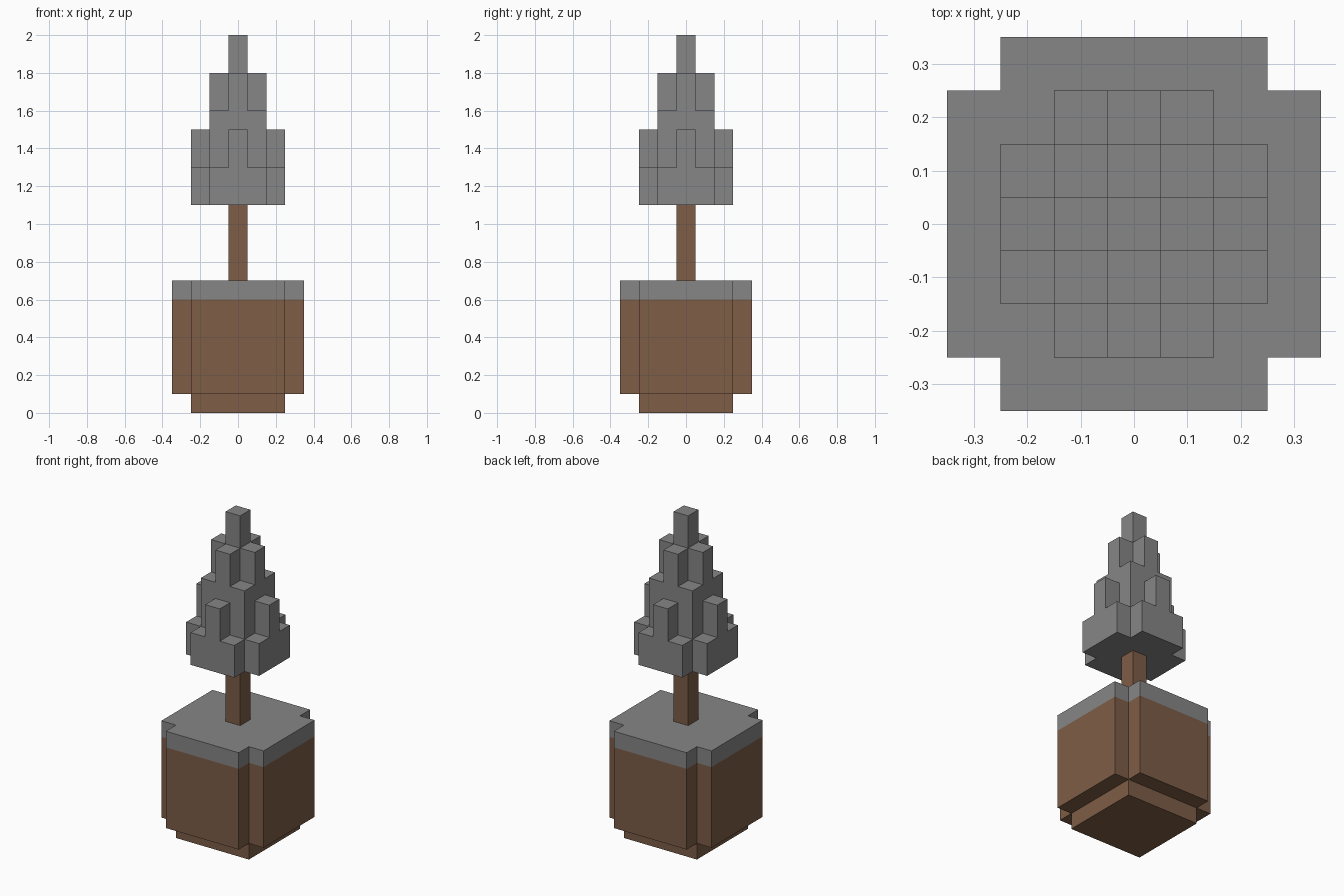
import bpy
import bmesh
from math import radians
from mathutils import Vector

UNIT = 0.1  # edge length of one block

cube = bpy.data.objects.get("Cube")
if cube:
    bpy.data.objects.remove(cube, do_unlink=True)


def make_material(name, rgb):
    mat = bpy.data.materials.new(name)
    mat.use_nodes = True
    colour = (*rgb, 1.0)
    mat.diffuse_color = colour
    mat.node_tree.nodes["Principled BSDF"].inputs["Base Color"].default_value = colour
    return mat


brown = make_material("brown", (0.205, 0.109, 0.061))
grey = make_material("grey", (0.238, 0.238, 0.238))


def cross_blocks(bottom, top, reach, width):
    """Blocks of a plus-shaped layer; reach equal to width gives a square."""
    span = range(-reach, reach + 1)
    return {(x, y, z) for x in span for y in span for z in range(bottom, top)
            if min(abs(x), abs(y)) <= width}


# Each part is a stack of layers: bottom, top, arm reach, arm half width
parts = {
    "planter": [(0, 1, 2, 2), (1, 7, 3, 2)],
    "trunk": [(7, 11, 0, 0)],
    "foliage": [(11, 13, 2, 1), (13, 15, 2, 0), (13, 16, 1, 1),
                (16, 18, 1, 0), (18, 20, 0, 0)],
}
blocks = {name: set().union(*(cross_blocks(*layer) for layer in layers))
          for name, layers in parts.items()}
filled = set().union(*blocks.values())

AXES = [Vector(a) for a in ((1, 0, 0), (0, 1, 0), (0, 0, 1))]


def build_part(name, materials, pick):
    """Skin the blocks with outward faces only, then merge flat areas."""
    bm = bmesh.new()
    for cell in blocks[name]:
        centre = Vector(cell) + Vector((0, 0, 0.5))
        for i, axis in enumerate(AXES):
            u, v = AXES[(i + 1) % 3] / 2, AXES[(i + 2) % 3] / 2
            for side in (1, -1):
                normal = axis * side
                if tuple(int(c) for c in Vector(cell) + normal) in filled:
                    continue
                mid = centre + normal / 2
                corners = [mid - u - v, mid + u - v, mid + u + v, mid - u + v]
                face = bm.faces.new([bm.verts.new(c * UNIT) for c in corners[::side]])
                face.material_index = pick(mid.z)
    bmesh.ops.remove_doubles(bm, verts=bm.verts, dist=UNIT / 100)
    bmesh.ops.dissolve_limit(bm, angle_limit=radians(1), verts=bm.verts,
                             edges=bm.edges, delimit={'MATERIAL'})
    mesh = bpy.data.meshes.new(name)
    bm.to_mesh(mesh)
    bm.free()
    for mat in materials:
        mesh.materials.append(mat)
    obj = bpy.data.objects.new(name, mesh)
    bpy.context.collection.objects.link(obj)


# Planter has a grey top layer above the brown body
build_part("planter", [brown, grey], lambda z: int(z > 6))
build_part("trunk", [brown], lambda z: 0)
build_part("foliage", [grey], lambda z: 0)
